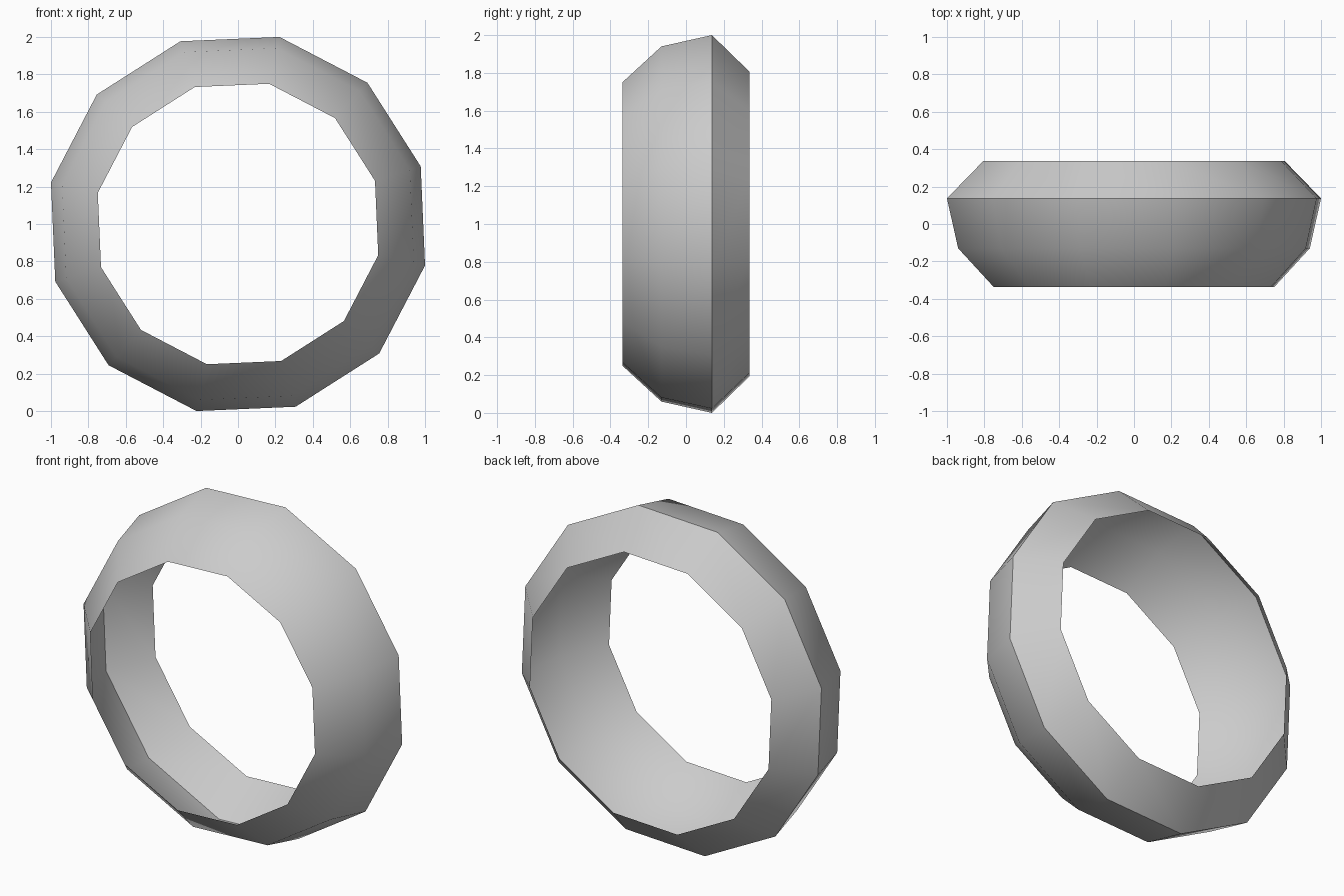
import bpy
import bmesh
from math import cos, sin, radians

cube = bpy.data.objects.get("Cube")
if cube:
    bpy.data.objects.remove(cube, do_unlink=True)

SIDES = 12
TURN = 17.5          # rotation of the first corner, degrees
CENTRE_Z = 1.0

# Plain grey
grey = bpy.data.materials.new("plain grey")
grey.use_nodes = True
colour = (0.6, 0.6, 0.6, 1.0)
grey.diffuse_color = colour
bsdf = next(n for n in grey.node_tree.nodes if n.type == 'BSDF_PRINCIPLED')
bsdf.inputs["Base Color"].default_value = colour

# Open band: (depth, radius) from front rim to back rim
profile = [(-0.337, 0.768), (-0.13, 0.963), (0.137, 1.0243), (0.337, 0.825)]

bm = bmesh.new()
rings = []
for y, r in profile:
    ring = []
    for i in range(SIDES):
        a = radians(TURN + 360 * i / SIDES)
        ring.append(bm.verts.new((r * cos(a), y, CENTRE_Z + r * sin(a))))
    rings.append(ring)

# Skin neighbouring rings with quads, facing outward
for front, back in zip(rings, rings[1:]):
    for i in range(SIDES):
        j = (i + 1) % SIDES
        bm.faces.new((front[i], back[i], back[j], front[j]))
bm.normal_update()
for f in bm.faces:
    c = f.calc_center_median()
    if f.normal.x * c.x + f.normal.z * (c.z - CENTRE_Z) < 0:
        f.normal_flip()

mesh = bpy.data.meshes.new("ring_band")
bm.to_mesh(mesh)
bm.free()
mesh.materials.append(grey)
band = bpy.data.objects.new("ring_band", mesh)
bpy.context.collection.objects.link(band)

# Smooth around the band, crisp at the widest ridge
bpy.ops.object.select_all(action='DESELECT')
band.select_set(True)
bpy.context.view_layer.objects.active = band
bpy.ops.object.shade_smooth_by_angle(angle=radians(35))
